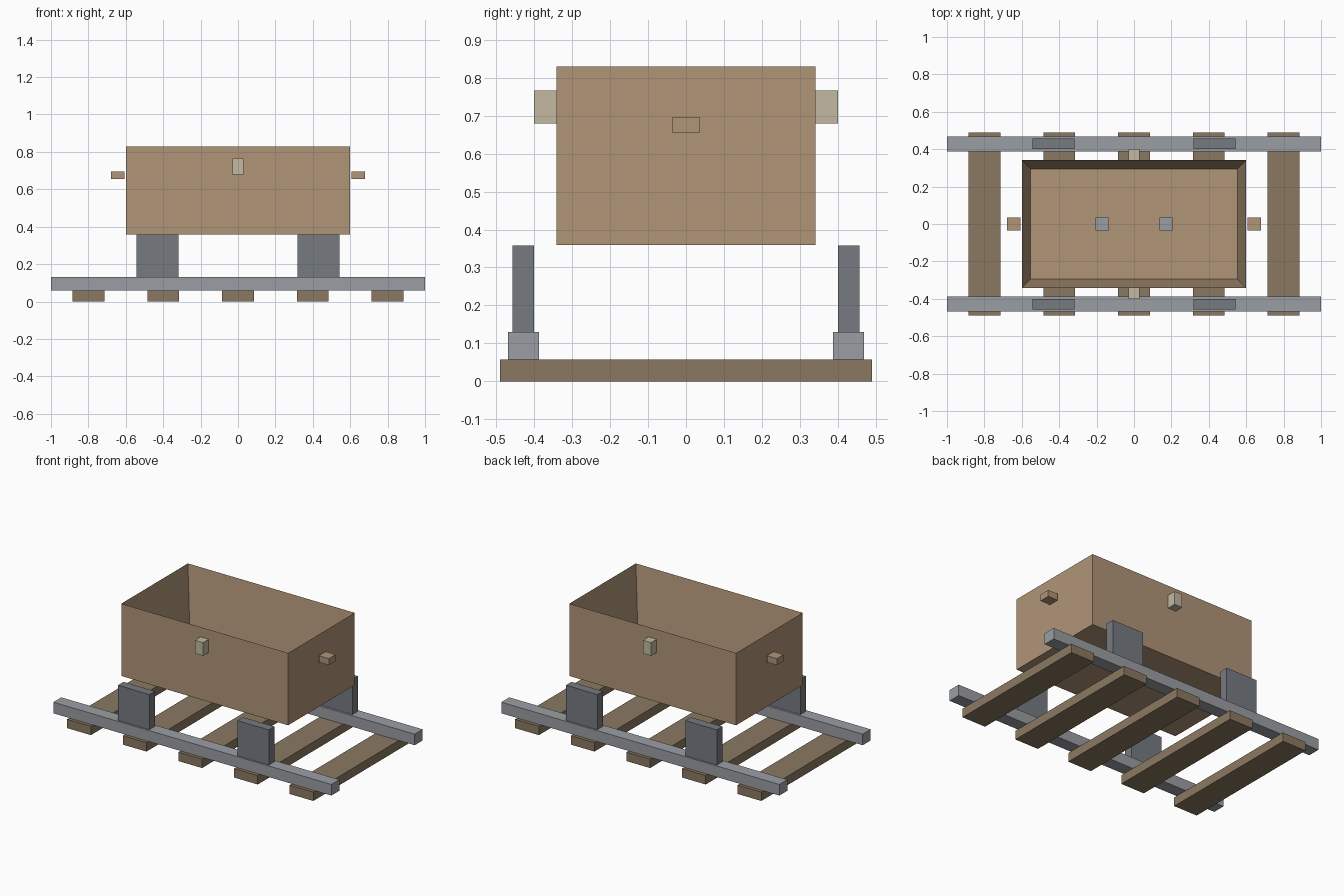
import bpy
import bmesh
from mathutils import Vector

default = bpy.data.objects.get("Cube")
if default:
    bpy.data.objects.remove(default, do_unlink=True)


def material(name, rgb):
    mat = bpy.data.materials.new(name)
    mat.use_nodes = True
    color = (*rgb, 1.0)
    mat.diffuse_color = color
    mat.node_tree.nodes["Principled BSDF"].inputs["Base Color"].default_value = color
    return mat


CRATE_WOOD = material("crate wood", (0.434, 0.301, 0.187))
TIE_WOOD = material("dark tie wood", (0.258, 0.191, 0.120))
STEEL = material("rail steel", (0.323, 0.342, 0.371))
DARK_STEEL = material("dark steel", (0.181, 0.198, 0.219))
PALE = material("pale khaki", (0.546, 0.491, 0.361))


def box(name, center, size, mat, wall=0.0):
    """Box from its center and size; a wall thickness hollows it from the top."""
    bm = bmesh.new()
    bmesh.ops.create_cube(bm, size=1)
    bmesh.ops.scale(bm, vec=Vector(size), verts=bm.verts)
    if wall:
        bm.normal_update()
        top = max(bm.faces, key=lambda f: f.normal.z)
        bmesh.ops.inset_region(bm, faces=[top], thickness=wall)
        bmesh.ops.translate(bm, vec=(0, 0, wall - size[2]), verts=top.verts)
    mesh = bpy.data.meshes.new(name)
    bm.to_mesh(mesh)
    bm.free()
    mesh.materials.append(mat)
    obj = bpy.data.objects.new(name, mesh)
    obj.location = center
    bpy.context.collection.objects.link(obj)
    return obj


# Wooden ties across the track
for i in range(5):
    box(f"tie_{i + 1}", (0.4 * (i - 2), 0, 0.029), (0.17, 0.98, 0.058), TIE_WOOD)

# Rails, upright wheel plates and wall pegs, front and back
for side, s in (("front", -1), ("back", 1)):
    box(f"{side}_rail", (0, s * 0.428, 0.094), (2.0, 0.082, 0.072), STEEL)
    for end, e in (("right", -1), ("left", 1)):
        box(f"{side}_{end}_wheel_plate", (e * 0.43, s * 0.429, 0.244),
            (0.226, 0.057, 0.228), DARK_STEEL)
    box(f"{side}_peg", (0, s * 0.37, 0.723), (0.058, 0.06, 0.086), PALE)

# Open crate
box("crate", (0, 0, 0.594), (1.2, 0.684, 0.47), CRATE_WOOD, wall=0.067)

# End handles and the small steel blocks on the crate floor
for end, e in (("right", -1), ("left", 1)):
    box(f"{end}_handle", (e * 0.642, 0, 0.675), (0.072, 0.07, 0.042), CRATE_WOOD)
    box(f"{end}_floor_block", (e * 0.171, 0, 0.446), (0.07, 0.07, 0.04), STEEL)
